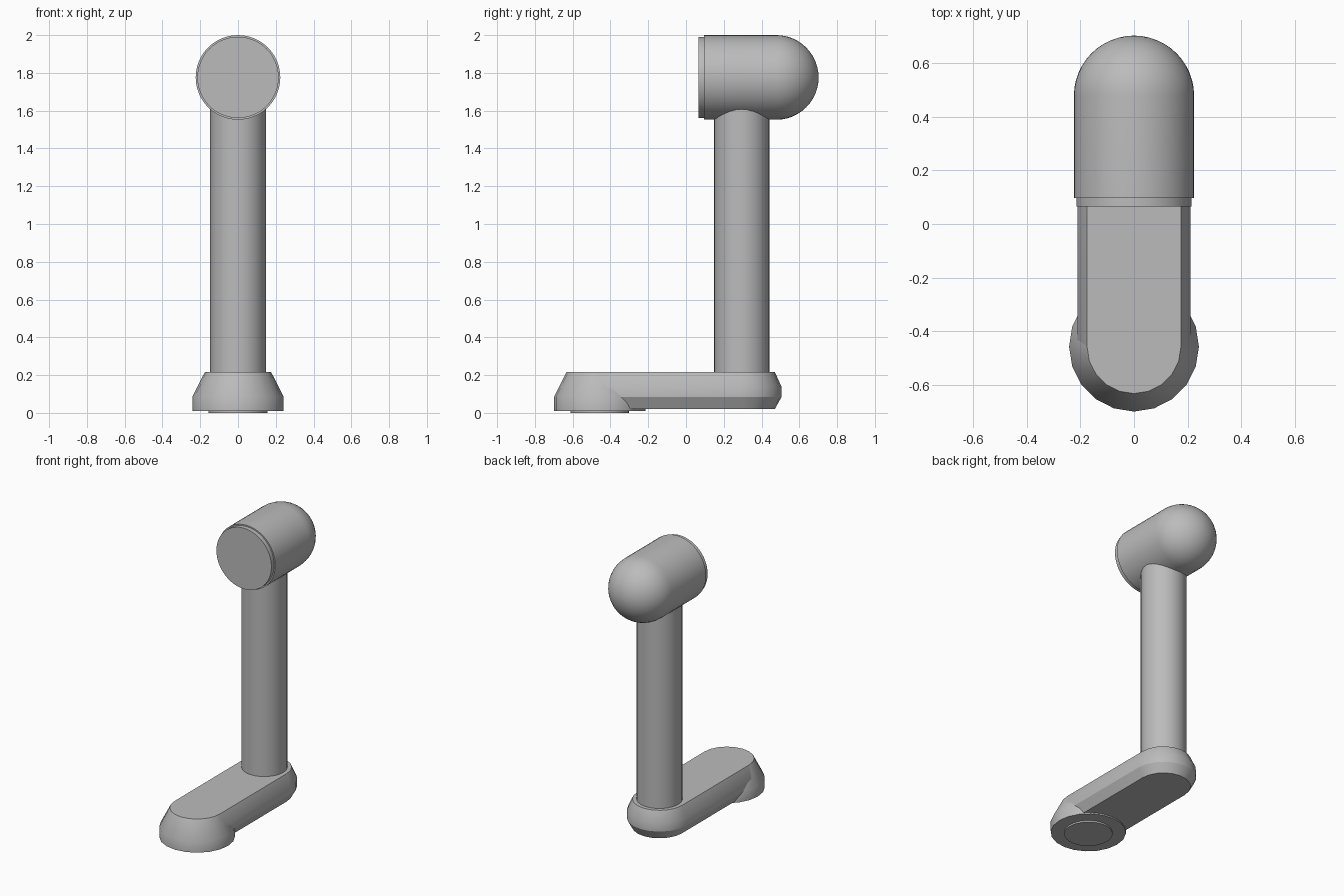
import bpy
import bmesh
from math import pi, sin, cos
from mathutils import Matrix

cube = bpy.data.objects.get("Cube")
if cube:
    bpy.data.objects.remove(cube, do_unlink=True)

grey = bpy.data.materials.new("plain grey")
grey.use_nodes = True
colour = (0.5, 0.5, 0.5, 1)
grey.diffuse_color = colour
grey.node_tree.nodes["Principled BSDF"].inputs["Base Color"].default_value = colour


def loft(name, rings, matrix=Matrix(), angle=0.5):
    """Join equal-length rings of points into a closed, smooth-shaded solid."""
    bm = bmesh.new()
    loops = [[bm.verts.new(p) for p in ring] for ring in rings]
    n = len(loops[0])
    for a, b in zip(loops, loops[1:]):
        for i in range(n):
            j = (i + 1) % n
            bm.faces.new((a[i], a[j], b[j], b[i]))
    bm.faces.new(loops[0][::-1])
    bm.faces.new(loops[-1])
    bmesh.ops.remove_doubles(bm, verts=bm.verts, dist=0.00001)
    bmesh.ops.recalc_face_normals(bm, faces=bm.faces)
    bm.transform(matrix)
    mesh = bpy.data.meshes.new(name)
    bm.to_mesh(mesh)
    bm.free()
    mesh.materials.append(grey)
    obj = bpy.data.objects.new(name, mesh)
    bpy.context.collection.objects.link(obj)
    bpy.ops.object.select_all(action="DESELECT")
    obj.select_set(True)
    bpy.context.view_layer.objects.active = obj
    bpy.ops.object.shade_smooth_by_angle(angle=angle)
    return obj


def circle(r, z, n):
    return [(r * cos(2 * pi * i / n), r * sin(2 * pi * i / n), z) for i in range(n)]


def stadium(r, z, front, back, n=10):
    arc = [pi * i / n for i in range(n + 1)]
    return ([(r * cos(a), back + r * sin(a), z) for a in arc]
            + [(-r * cos(a), front - r * sin(a), z) for a in arc])


FRONT, BACK = -0.457, 0.295

# Long base arm with bevelled rims
arm_profile = [(0.175, 0.02), (0.21, 0.083), (0.21, 0.14), (0.175, 0.217)]
loft("base_arm", [stadium(r, z, FRONT, BACK) for r, z in arm_profile])

# Flared front foot and the round pad below it
foot_profile = [(0.242, 0.011), (0.242, 0.085), (0.175, 0.217)]
at_front = Matrix.Translation((0, FRONT, 0))
loft("front_foot", [circle(r, z, 20) for r, z in foot_profile], at_front)
loft("foot_pad", [circle(0.155, z, 32) for z in (0, 0.02)], at_front)

# Upright post
loft("post", [circle(0.147, z, 32) for z in (0.2, 1.7)],
     Matrix.Translation((0, BACK, 0)))

# Head lies along y, with a domed back and a recessed front disc
R, DOME = 0.224, 0.478
to_head = Matrix.Translation((0, 0, 1.776)) @ Matrix.Rotation(-pi / 2, 4, "X")
dome = [(R * cos(pi / 2 * i / 12), DOME + R * sin(pi / 2 * i / 12))
        for i in range(12)]
head_profile = [(R, 0.096)] + dome + [(0.004, DOME + R)]
loft("head", [circle(r, y, 48) for r, y in head_profile], to_head)
loft("front_disc", [circle(0.215, y, 48) for y in (0.066, 0.12)], to_head)
